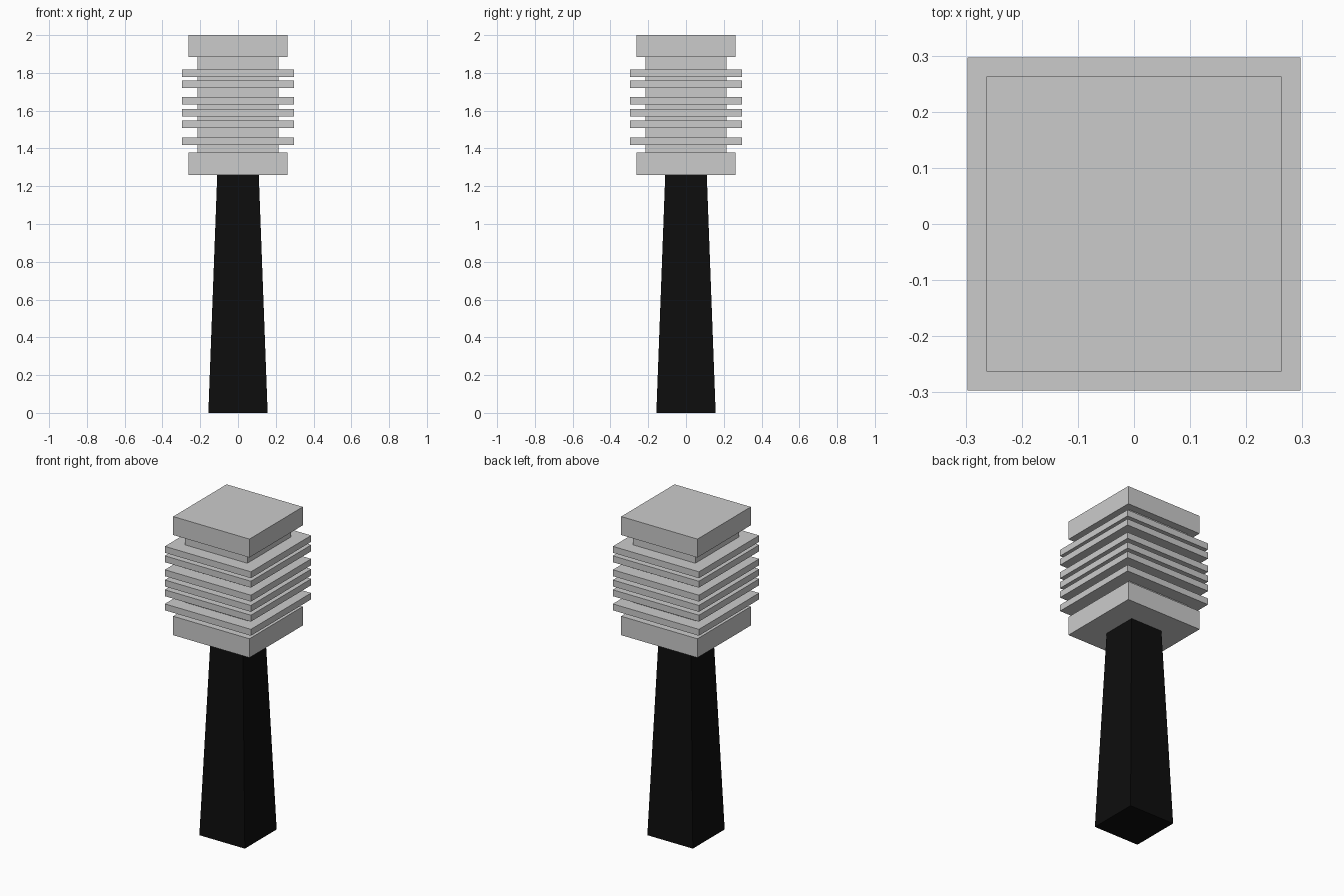
import bpy, bmesh

if "Cube" in bpy.data.objects:
    bpy.data.objects.remove(bpy.data.objects["Cube"])


def square_block(name, z0, z1, half0, half1=None):
    """Square-section block, optionally tapered from half0 to half1."""
    half1 = half0 if half1 is None else half1
    bm = bmesh.new()
    bmesh.ops.create_cube(bm, size=2)
    for v in bm.verts:
        top = v.co.z > 0
        h = half1 if top else half0
        v.co = (v.co.x * h, v.co.y * h, z1 if top else z0)
    mesh = bpy.data.meshes.new(name)
    bm.to_mesh(mesh)
    bm.free()
    obj = bpy.data.objects.new(name, mesh)
    bpy.context.collection.objects.link(obj)
    return obj


# Tapered black handle
handle = square_block("handle", 0, 1.26, 0.157, 0.110)
black = bpy.data.materials.new("black")
black.diffuse_color = (0.004, 0.004, 0.004, 1)
black.use_nodes = True
black.node_tree.nodes["Principled BSDF"].inputs["Base Color"].default_value = black.diffuse_color
handle.data.materials.append(black)

# Head: end caps and narrower core
square_block("lower_cap", 1.26, 1.378, 0.263)
square_block("core", 1.378, 1.885, 0.215)
square_block("upper_cap", 1.885, 2.0, 0.263)

# Unevenly spaced fins around the core
for i, z in enumerate((1.439, 1.527, 1.588, 1.652, 1.739, 1.798), 1):
    square_block(f"fin_{i}", z - 0.02, z + 0.02, 0.297)
